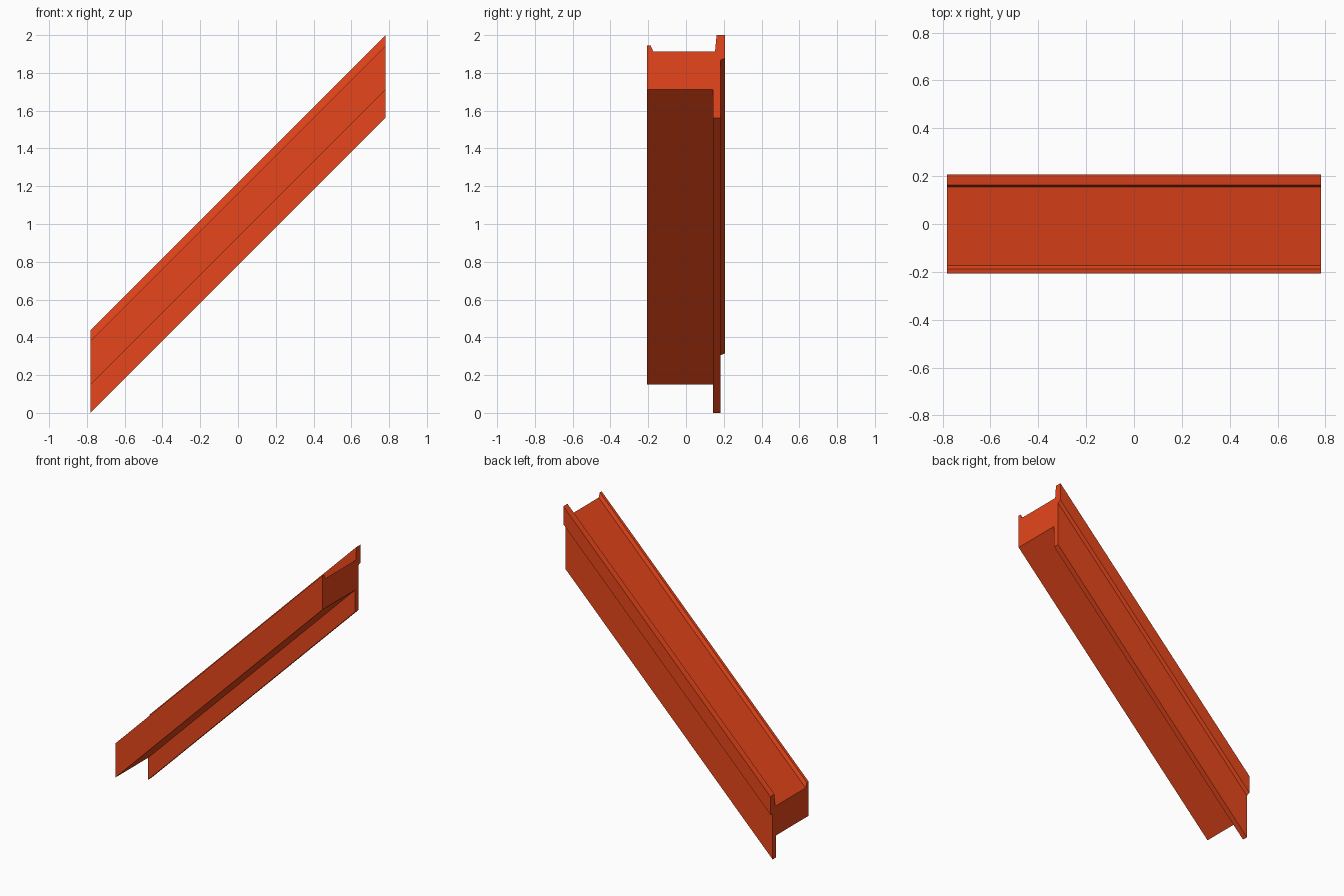
import bpy, bmesh

if "Cube" in bpy.data.objects:
    bpy.data.objects.remove(bpy.data.objects["Cube"], do_unlink=True)

# Single painted finish
paint = bpy.data.materials.new("orange_red")
paint.use_nodes = True
colour = (0.79, 0.061, 0.0105, 1)
paint.diffuse_color = colour
paint.node_tree.nodes["Principled BSDF"].inputs["Base Color"].default_value = colour

HALF = 0.781  # half the run; the beam climbs at 45 degrees

# Cross-section (y, z) at the low end: tray with a lip, tall rail and hanging skirt
profile = [
    (-0.206, 0.15), (0.144, 0.15), (0.144, 0), (0.182, 0),
    (0.182, 0.305), (0.206, 0.315), (0.206, 0.438), (0.162, 0.438),
    (0.154, 0.352), (-0.174, 0.352), (-0.187, 0.383), (-0.206, 0.383),
]

# Sweep the upright section along the slope
bm = bmesh.new()
section = bm.faces.new([bm.verts.new((-HALF, y, z)) for y, z in profile])
swept = bmesh.ops.extrude_face_region(bm, geom=[section], use_keep_orig=True)
moved = [v for v in swept["geom"] if isinstance(v, bmesh.types.BMVert)]
bmesh.ops.translate(bm, verts=moved, vec=(2 * HALF, 0, 2 * HALF))
bmesh.ops.recalc_face_normals(bm, faces=bm.faces)

mesh = bpy.data.meshes.new("sloped_beam")
bm.to_mesh(mesh)
bm.free()
mesh.materials.append(paint)
beam = bpy.data.objects.new("sloped_beam", mesh)
bpy.context.collection.objects.link(beam)
